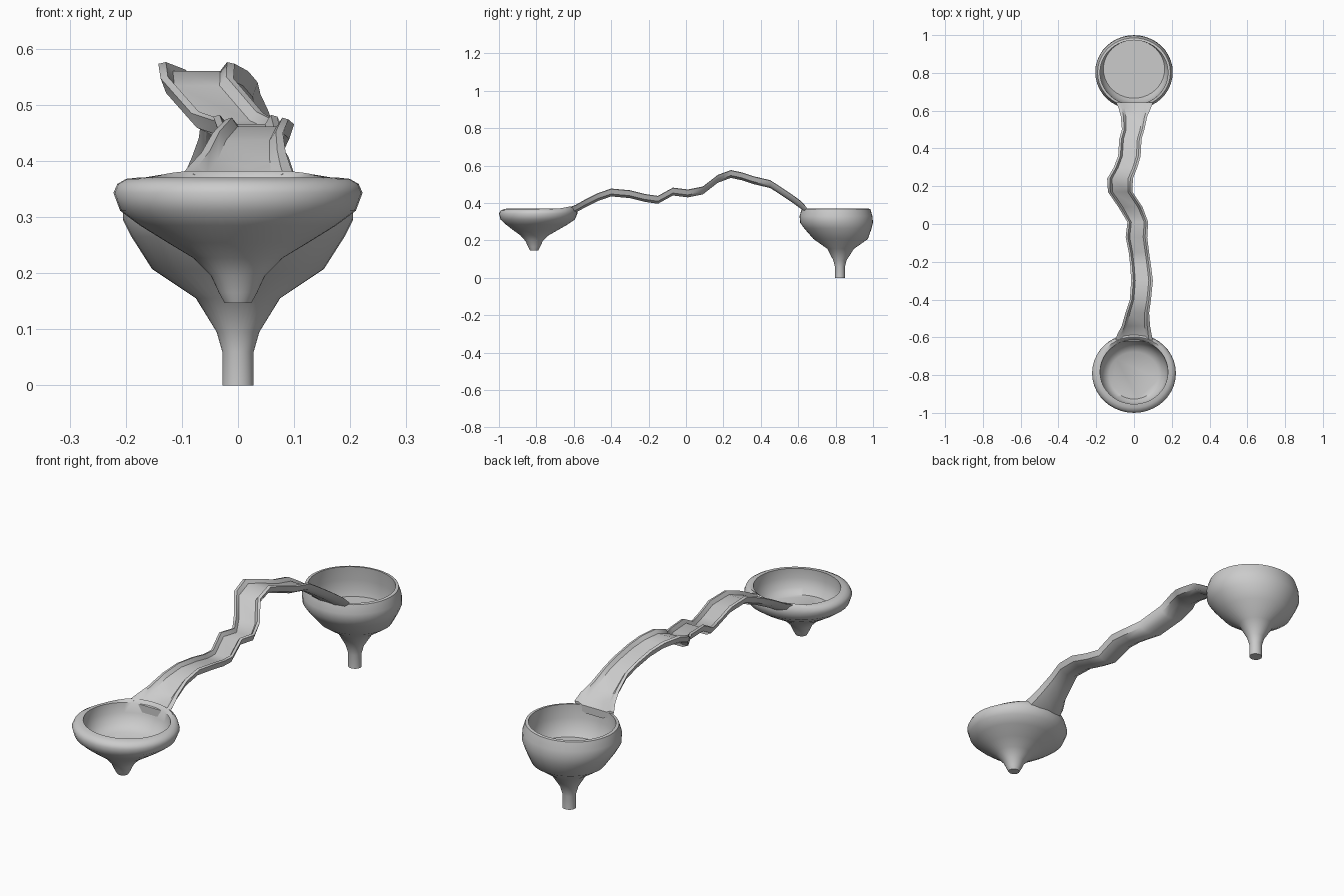
import bpy, bmesh, math

if "Cube" in bpy.data.objects:
    bpy.data.objects.remove(bpy.data.objects["Cube"])

SEG = 40


def finish(bm, name, angle):
    bmesh.ops.recalc_face_normals(bm, faces=bm.faces)
    mesh = bpy.data.meshes.new(name)
    bm.to_mesh(mesh)
    bm.free()
    ob = bpy.data.objects.new(name, mesh)
    bpy.context.collection.objects.link(ob)
    bpy.ops.object.select_all(action='DESELECT')
    ob.select_set(True)
    bpy.context.view_layer.objects.active = ob
    bpy.ops.object.shade_smooth_by_angle(angle=math.radians(angle))
    return ob


def loft(name, rings, angle):
    """Skin closed rings of equal length and cap both ends."""
    bm = bmesh.new()
    loops = [[bm.verts.new(p) for p in ring] for ring in rings]
    n = len(loops[0])
    for a, b in zip(loops, loops[1:]):
        for i in range(n):
            j = (i + 1) % n
            bm.faces.new((a[i], a[j], b[j], b[i]))
    bm.faces.new(loops[0])
    bm.faces.new(loops[-1])
    return finish(bm, name, angle)


def bowl(name, profile, y_scale, lift=0):
    """Slightly leaning revolved bowl; profile rows are radius, z, centre y.
    lift raises the outer rim where the channel leaves the bowl."""
    rings = []
    for r, z, cy in profile:
        ring = []
        for i in range(SEG):
            t = 2 * math.pi * i / SEG
            x, s = r * math.cos(t), math.sin(t)
            on_rim = s > 0 and z > .355 and r > .19
            up = min(lift, 2.2 * lift * max(0, 1 - abs(x) / .18)) if on_rim else 0
            ring.append((x, cy + r * y_scale * s, z + up))
        rings.append(ring)
    return loft(name, rings, 50)


# Tall rear bowl: stem, outer wall, rim, then inner wall and flat floor
bowl("rear_bowl", [
    (.028, 0, .823), (.028, .06, .823), (.038, .095, .823),
    (.075, .155, .827), (.153, .207, .827), (.19, .265, .812),
    (.205, .295, .805), (.205, .33, .802), (.193, .368, .802),
    (.18, .37, .802), (.182, .31, .806), (.174, .262, .814),
    (.162, .238, .82)], .95)

# Shallow front bowl
bowl("front_bowl", [
    (.024, .147, -.812), (.034, .165, -.812), (.048, .195, -.812),
    (.08, .227, -.81), (.125, .254, -.805), (.175, .285, -.798),
    (.21, .311, -.793), (.222, .343, -.79), (.215, .359, -.788),
    (.199, .368, -.785), (.18, .37, -.783), (.178, .328, -.787),
    (.16, .29, -.794), (.132, .266, -.802)], .945, .014)

# Winding channel: y, left x, right x, height of the raised lips
path = [
    (-.622, -.1, .1, .377), (-.588, -.09, .094, .391), (-.54, -.065, .085, .418),
    (-.47, -.045, .08, .453), (-.4, -.022, .09, .477), (-.3, -.015, .1, .468),
    (-.22, -.02, .09, .448), (-.15, -.028, .08, .438), (-.07, -.044, .07, .482),
    (.01, -.035, .075, .472), (.09, -.083, .045, .488), (.17, -.138, -.008, .55),
    (.24, -.142, -.006, .576), (.3, -.107, .018, .563), (.36, -.084, .035, .543),
    (.45, -.078, .04, .522), (.5, -.064, .055, .49), (.57, -.07, .07, .443),
    (.615, -.082, .09, .41), (.643, -.095, .1, .379)]
# U-shaped section: fraction of half width, drop below the lips
half = [(.42, -.042), (.85, -.029), (1, -.003), (.8, 0), (.62, -.016)]
section = half + [(-u, d) for u, d in reversed(half)]
rings = []
for k, (y, x0, x1, z) in enumerate(path):
    s = .55 if k in (0, len(path) - 1) else 1
    c, h = (x0 + x1) / 2, (x1 - x0) / 2
    rings.append([(c + u * h, y, z + d * (s if d > -.02 else 1)) for u, d in section])
loft("winding_channel", rings, 40)
